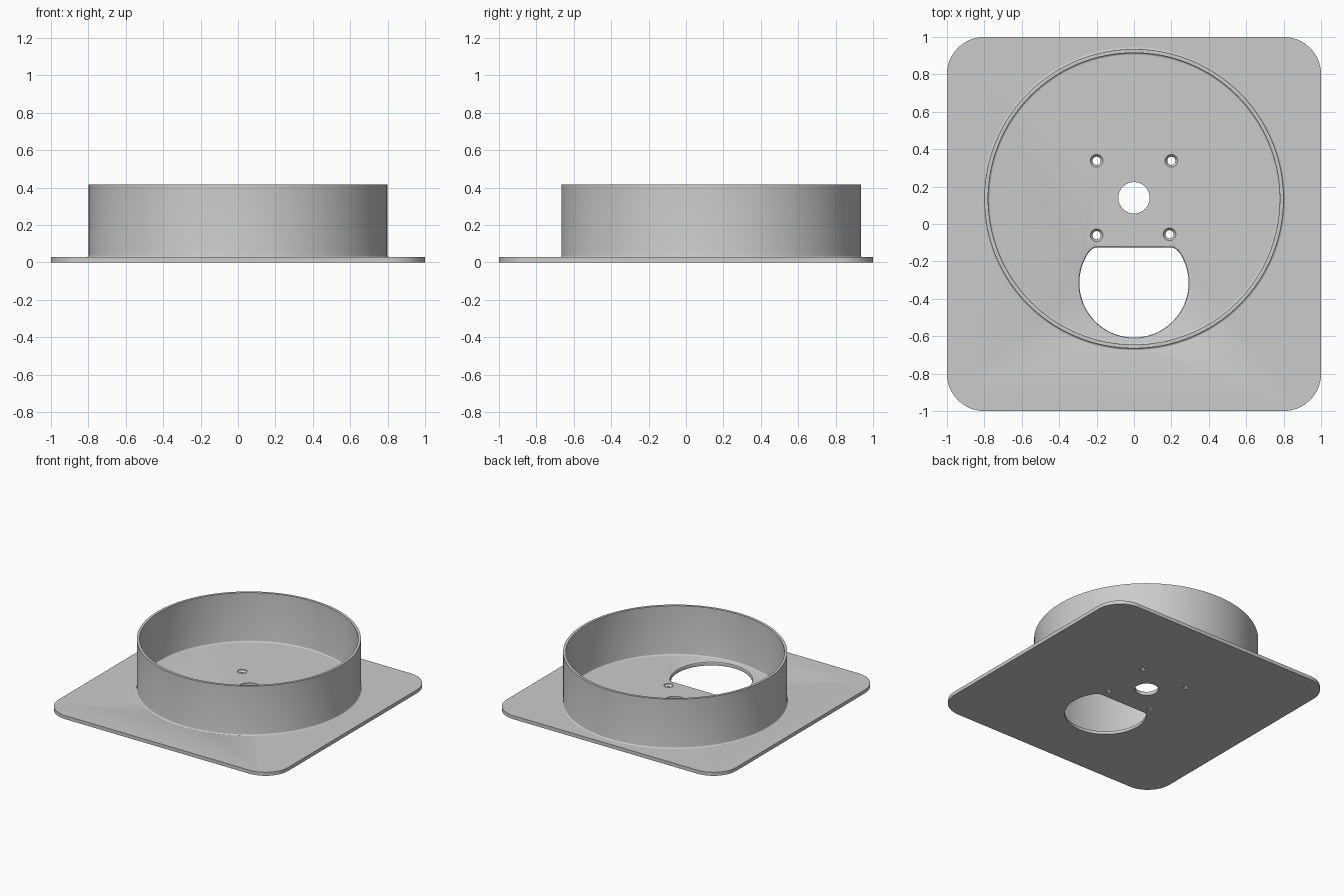
import bpy, bmesh
from math import sin, cos, pi, radians, asin

cube = bpy.data.objects.get("Cube")
if cube:
    bpy.data.objects.remove(cube, do_unlink=True)

grey = bpy.data.materials.new("light grey")
grey.use_nodes = True
COLOUR = (0.6, 0.6, 0.6, 1)
grey.diffuse_color = COLOUR
grey.node_tree.nodes["Principled BSDF"].inputs["Base Color"].default_value = COLOUR

THICK = 0.028
TOP = 0.415
RING_Y = 0.135


def arc(cx, cy, r, a0, a1, n):
    """Points along an arc, angles in degrees."""
    return [(cx + r * cos(radians(a0 + (a1 - a0) * i / n)),
             cy + r * sin(radians(a0 + (a1 - a0) * i / n))) for i in range(n + 1)]


def circle(r, n):
    return arc(0, 0, r, 0, 360, n)[:-1]


def finish(bm, name):
    bmesh.ops.recalc_face_normals(bm, faces=bm.faces)
    me = bpy.data.meshes.new(name)
    bm.to_mesh(me)
    bm.free()
    me.materials.append(grey)
    ob = bpy.data.objects.new(name, me)
    bpy.context.collection.objects.link(ob)
    return ob


def stack(name, outline, levels, x=0, y=0):
    """Solid through scaled copies of an outline, levels are (z, scale)."""
    bm = bmesh.new()
    rings = [[bm.verts.new((x + px * s, y + py * s, z)) for px, py in outline]
             for z, s in levels]
    n = len(outline)
    for a, b in zip(rings, rings[1:]):
        for i in range(n):
            j = (i + 1) % n
            bm.faces.new((a[i], a[j], b[j], b[i]))
    bm.faces.new(rings[0][::-1])
    bm.faces.new(rings[-1])
    return finish(bm, name)


def smooth(ob, angle):
    bpy.ops.object.select_all(action='DESELECT')
    bpy.context.view_layer.objects.active = ob
    ob.select_set(True)
    bpy.ops.object.shade_smooth_by_angle(angle=radians(angle))


# Base plate with rounded corners
corner = 0.2
c = 1 - corner
outline = (arc(c, c, corner, 0, 90, 16) + arc(-c, c, corner, 90, 180, 16)
           + arc(-c, -c, corner, 180, 270, 16) + arc(c, -c, corner, 270, 360, 16))
plate = stack("base_plate", outline, [(0, 1), (THICK, 1)])

# Cutters: centre hole, four stepped screw holes, flat-topped cable opening
cutters = [stack("centre_hole_cutter", circle(0.084, 48), [(-0.1, 1), (0.1, 1)], 0, 0.14)]
for x, y in ((-0.2, 0.338), (0.2, 0.338), (-0.2, -0.06), (0.19, -0.055)):
    cutters.append(stack("screw_hole_cutter", circle(0.022, 24),
                         [(-0.1, 1), (0.008, 1), (THICK - 0.004, 1.55), (0.1, 1.55)], x, y))
R, FLAT = 0.292, 0.19
a = asin((FLAT - 0.025) / R) * 180 / pi
opening = arc(0, 0, R, 180 - a, 360 + a, 80) + [(0.222, 0.182), (0.205, FLAT),
                                                (-0.205, FLAT), (-0.222, 0.182)]
cutters.append(stack("cable_opening_cutter", opening,
                     [(-0.1, 1), (THICK - 0.008, 1), (THICK - 0.003, 1.01),
                      (THICK, 1.035), (0.1, 1.035)], 0, -0.315))

for cutter in cutters:
    cutter.hide_render = True
    mod = plate.modifiers.new("cut", 'BOOLEAN')
    mod.operation = 'DIFFERENCE'
    mod.solver = 'EXACT'
    mod.object = cutter
    bpy.context.view_layer.objects.active = plate
    bpy.ops.object.modifier_apply(modifier=mod.name)
for cutter in cutters:
    bpy.data.objects.remove(cutter, do_unlink=True)
smooth(plate, 30)

# Round wall with small fillets where it meets the plate
F = 0.01
profile = (arc(0.8 + F, THICK + F, F, 270, 180, 4) + [(0.8, TOP), (0.78, TOP)]
           + arc(0.78 - F, THICK + F, F, 0, -90, 4))
N = 128
bm = bmesh.new()
rows = [[bm.verts.new((r * cos(2 * pi * i / N), RING_Y + r * sin(2 * pi * i / N), z))
         for i in range(N)] for r, z in profile]
for lo, hi in zip(rows, rows[1:]):
    for i in range(N):
        j = (i + 1) % N
        bm.faces.new((lo[i], lo[j], hi[j], hi[i]))
wall = finish(bm, "round_wall")
# Outside faces must point outward
outer = wall.data.polygons[4 * N]
if outer.normal.x * outer.center.x + outer.normal.y * (outer.center.y - RING_Y) < 0:
    wall.data.flip_normals()
smooth(wall, 30)
